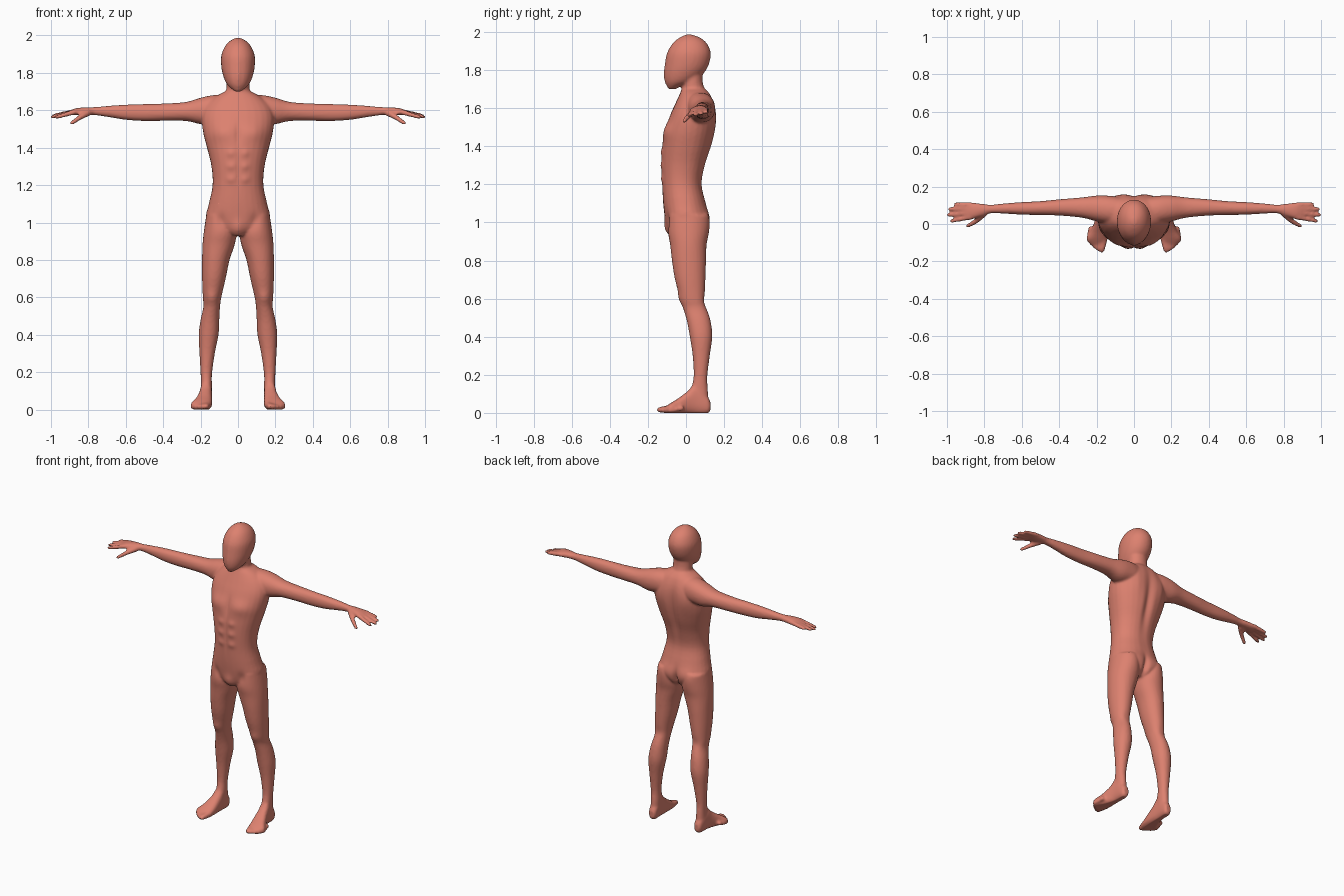
import bpy, bmesh, math
from mathutils import Vector

cube = bpy.data.objects.get("Cube")
if cube:
    bpy.data.objects.remove(cube, do_unlink=True)

# One flat skin colour
SKIN = (.72, .22, .16, 1)
skin = bpy.data.materials.new("skin_clay")
skin.use_nodes = True
skin.diffuse_color = SKIN
skin.node_tree.nodes["Principled BSDF"].inputs["Base Color"].default_value = SKIN

RING, STEPS = 28, 4
points, polygons = [], []


def bridge(rings):
    """Join equal rings of points into a closed tube."""
    start, size = len(points), len(rings[0])
    for ring in rings:
        points.extend(ring)
    for i in range(len(rings) - 1):
        for k in range(size):
            a, b = start + i * size + k, start + i * size + (k + 1) % size
            polygons.append((a, b, b + size, a + size))
    polygons.append(tuple(range(start, start + size)))
    polygons.append(tuple(range(len(points) - size, len(points))))


def spline(p, q, r, s, t):
    """Catmull-Rom blend of four section tuples."""
    return [b + (c - a) * t / 2 + (a - 2.5 * b + 2 * c - d / 2) * t * t
            + (1.5 * (b - c) + (d - a) / 2) * t ** 3
            for a, b, c, d in zip(p, q, r, s)]


def loft(axis, sections, side=1, power=2.2):
    """Skin rounded sections (position, low u, high u, low v, high v)."""
    dense, last = [], len(sections) - 1
    for i in range(last):
        quad = [sections[min(max(k, 0), last)] for k in range(i - 1, i + 3)]
        dense += [spline(*quad, j / STEPS) for j in range(STEPS)]
    dense.append(sections[-1])
    rings = []
    for t, u0, u1, v0, v1 in dense:
        ring = []
        for k in range(RING):
            angle = math.tau * k / RING
            c, s = math.cos(angle), math.sin(angle)
            u = (u0 + u1) / 2 + (u1 - u0) / 2 * math.copysign(abs(c) ** (2 / power), c)
            v = (v0 + v1) / 2 + (v1 - v0) / 2 * math.copysign(abs(s) ** (2 / power), s)
            x, y, z = {"x": (t, u, v), "y": (u, t, v), "z": (u, v, t)}[axis]
            ring.append((x * side, y, z))
        rings.append(ring)
    bridge(rings)


def digit(start, end, thick, thin, side):
    """Tapered finger or toe with round ends."""
    a, b = (Vector((p[0] * side, p[1], p[2])) for p in (start, end))
    along = (b - a).normalized()
    across = along.cross(Vector((0, 0, 1))).normalized()
    rise = along.cross(across)
    rings = []
    for base, radius, tilts in ((a, thick, (-80, -40, 0)), (b, thin, (0, 40, 80))):
        for tilt in tilts:
            lean = math.radians(tilt)
            wide = radius * math.cos(lean)
            middle = base + along * radius * math.sin(lean)
            angles = [math.tau * k / 12 for k in range(12)]
            rings.append([middle + across * wide * math.cos(t) + rise * wide * math.sin(t)
                          for t in angles])
    bridge(rings)


def centred(rows):
    """Sections symmetric about the middle: (height, half width, front, back)."""
    return [(z, -w, w, f, b) for z, w, f, b in rows]


# Head
loft("z", centred([
    (1.7, .015, -.09, -.05), (1.715, .035, -.098, -.03), (1.74, .06, -.109, .04),
    (1.78, .078, -.113, .09), (1.83, .089, -.108, .12), (1.89, .09, -.098, .13),
    (1.94, .071, -.07, .11), (1.97, .044, -.035, .075), (1.987, .012, 0, .03)]), power=2.05)

# Neck
loft("z", centred([(1.6, .08, -.03, .12), (1.68, .065, -.026, .105),
                   (1.74, .061, -.02, .088), (1.82, .06, -.01, .09)]), power=2)

# Torso and pelvis
loft("z", centred([
    (.93, .04, -.08, .07), (.96, .11, -.096, .105), (1.02, .17, -.11, .12),
    (1.1, .156, -.12, .105), (1.2, .136, -.126, .084), (1.3, .142, -.13, .102),
    (1.4, .166, -.126, .135), (1.48, .186, -.112, .152), (1.56, .194, -.085, .157),
    (1.62, .175, -.058, .15), (1.67, .125, -.035, .13), (1.7, .07, -.022, .105)]))

for side in (1, -1):
    # Legs: height, inner, outer, front, back
    loft("z", [
        (1.04, .03, .17, -.09, .11), (.95, .008, .183, -.094, .117),
        (.88, .018, .19, -.083, .108), (.8, .045, .192, -.074, .105),
        (.7, .066, .192, -.058, .102), (.6, .089, .188, -.03, .1),
        (.55, .096, .185, -.015, .11), (.48, .1, .2, .005, .13),
        (.4, .104, .21, .02, .138), (.3, .124, .206, .035, .125),
        (.19, .139, .2, .04, .112), (.12, .139, .198, .025, .115),
        (.05, .14, .2, .02, .12)], side, 2.1)

    # Arms and palms: distance out, front, back, bottom, top
    loft("x", [
        (.08, 0, .14, 1.54, 1.683), (.14, .003, .15, 1.53, 1.68),
        (.2, .014, .152, 1.526, 1.667), (.28, .034, .142, 1.543, 1.644),
        (.4, .045, .132, 1.544, 1.636), (.5, .048, .122, 1.543, 1.633),
        (.6, .05, .117, 1.549, 1.63), (.7, .056, .109, 1.565, 1.623),
        (.765, .057, .103, 1.574, 1.617), (.81, .044, .108, 1.575, 1.616),
        (.86, .028, .114, 1.573, 1.612), (.895, .028, .112, 1.576, 1.602)], side)

    # Fingers fan out from the knuckles
    for tip_x, tip_y, tip_z, base_y in ((.975, .016, 1.562, .037), (.992, .049, 1.565, .06),
                                        (.985, .08, 1.572, .082), (.953, .106, 1.58, .103)):
        digit((.87, base_y, 1.592), (tip_x, tip_y, tip_z), .0145, .0105, side)
    # Thumb
    digit((.8, .058, 1.588), (.845, .015, 1.562), .019, .014, side)
    digit((.845, .015, 1.562), (.888, -.01, 1.532), .014, .011, side)

    # Feet: depth, inner, outer, bottom, top
    loft("y", [
        (.128, .15, .185, .01, .06), (.11, .142, .196, -.004, .09),
        (.05, .139, .203, -.005, .15), (.01, .138, .212, -.005, .115),
        (-.04, .138, .232, -.005, .077), (-.08, .142, .253, -.005, .052),
        (-.11, .15, .235, -.002, .032)], side, 2.5)
    # Toes
    for i in range(5):
        t = i / 4
        tip = (.172 + .072 * t, -.138 + .054 * t ** 1.5, .016 - .004 * t)
        digit((tip[0] - .012, tip[1] + .06, .024), tip, .02 - .006 * t, .016 - .005 * t, side)

# Fuse the volumes into one continuous skin
raw = bpy.data.meshes.new("raw_body")
raw.from_pydata(points, [], polygons)
body = bmesh.new()
body.from_mesh(raw)
bmesh.ops.recalc_face_normals(body, faces=body.faces)
body.to_mesh(raw)
body.free()
helper = bpy.data.objects.new("raw_body", raw)
bpy.context.collection.objects.link(helper)
fuse = helper.modifiers.new("fuse", "REMESH")
fuse.mode = "VOXEL"
fuse.voxel_size = .008
soften = helper.modifiers.new("soften", "SMOOTH")
soften.factor = .5
soften.iterations = 4
evaluated = helper.evaluated_get(bpy.context.evaluated_depsgraph_get())
fused = bpy.data.meshes.new_from_object(evaluated)
bpy.data.objects.remove(helper, do_unlink=True)
figure = bmesh.new()
figure.from_mesh(fused)
figure.normal_update()

# Muscle relief, mirrored: centre, spread, height along the surface normal
RELIEF = [
    ((.085, -.11, 1.48), (.06, .06, .045), .012),    # chest
    ((0, -.12, 1.47), (.015, .05, .07), -.008),      # breastbone
    ((0, -.13, 1.28), (.009, .05, .1), -.005),       # belly line
    ((0, .14, 1.4), (.025, .06, .2), -.016),         # spine
    ((.09, .15, 1.54), (.05, .05, .08), .008),       # shoulder blade
    ((.08, .12, 1.01), (.055, .05, .06), .012),      # buttock
    ((0, .11, .98), (.016, .06, .06), -.022),        # cleft
    ((0, -.1, .97), (.03, .04, .04), .012),          # groin
    ((.09, -.11, 1.01), (.025, .05, .04), -.007),    # hip crease
    ((.14, -.03, .6), (.028, .04, .035), .008),      # kneecap
    ((.14, .1, .58), (.03, .03, .04), -.006),        # knee hollow
    ((0, -.11, 1.8), (.012, .04, .1), .004),         # face ridge
]
RELIEF += [((.038, -.13, z), (.022, .05, .02), .006) for z in (1.23, 1.3, 1.37)]
for v in figure.verts:
    x, y, z = abs(v.co.x), v.co.y, v.co.z
    push = 0
    for (cx, cy, cz), (sx, sy, sz), amount in RELIEF:
        if abs(z - cz) < 3 * sz and abs(x - cx) < 3 * sx:
            push += amount * math.exp(-((x - cx) / sx) ** 2 - ((y - cy) / sy) ** 2
                                      - ((z - cz) / sz) ** 2)
    v.co += v.normal * push
    v.co.z = max(v.co.z, 0)

# Seams between the parts
NECK, COLLAR = Vector((0, -.02, 1.705)), Vector((0, -.364, 1))
UP, OUT = Vector((0, 0, 1)), Vector((1, 0, 0))
WAIST, ANKLE, SHOULDER, WRIST = 1.1, .19, .197, .765
seams = [(NECK, COLLAR), (UP * WAIST, UP), (UP * ANKLE, UP)]
seams += [(OUT * reach, OUT) for reach in (SHOULDER, -SHOULDER, WRIST, -WRIST)]
for point, normal in seams:
    near = set()
    for face in figure.faces:
        centre = face.calc_center_median()
        if abs((centre - point).dot(normal)) < .03 and (normal != OUT or centre.z > WAIST):
            near.update((face, *face.edges, *face.verts))
    bmesh.ops.bisect_plane(figure, geom=list(near), plane_co=point, plane_no=normal)


def region(centre):
    """Name the body part that a face belongs to."""
    label = "left" if centre.x > 0 else "right"
    if centre.z < ANKLE:
        return label + "_foot"
    if centre.z < WAIST:
        return "pelvis_and_legs"
    if abs(centre.x) > WRIST:
        return label + "_hand"
    if abs(centre.x) > SHOULDER:
        return label + "_arm"
    return "head" if (centre - NECK).dot(COLLAR) > 0 else "torso"


# Split the skin into named parts
parts = {}
for face in figure.faces:
    parts.setdefault(region(face.calc_center_median()), []).append(face)
for name, faces in parts.items():
    index, corners = {}, []
    for face in faces:
        corners.append([index.setdefault(v, len(index)) for v in face.verts])
    mesh = bpy.data.meshes.new(name)
    mesh.from_pydata([v.co[:] for v in index], [], corners)
    mesh.materials.append(skin)
    mesh.shade_smooth()
    bpy.context.collection.objects.link(bpy.data.objects.new(name, mesh))
figure.free()
